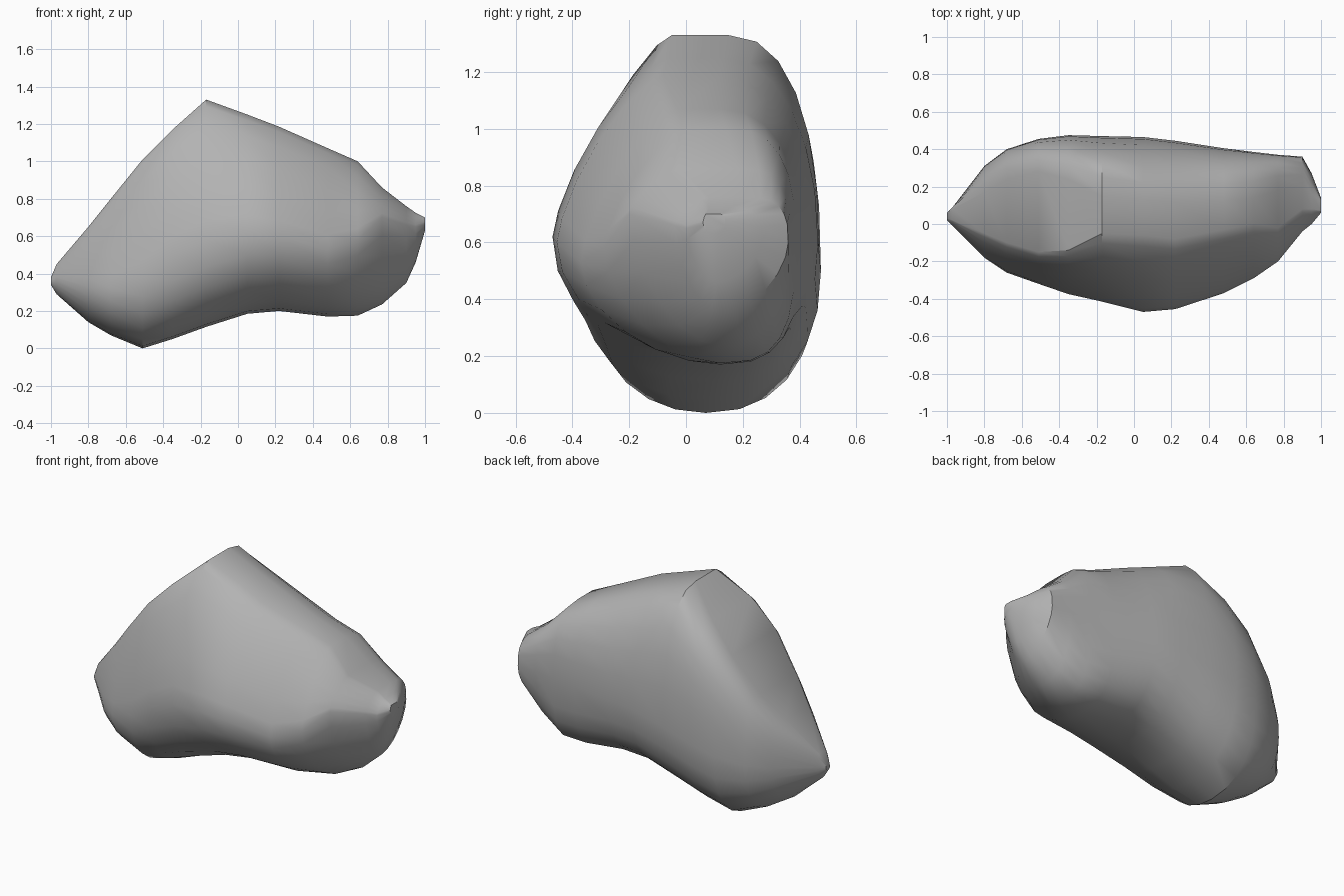
import bpy
import bmesh
import math

cube = bpy.data.objects.get("Cube")
if cube:
    bpy.data.objects.remove(cube, do_unlink=True)

# Crest and underside along x: x, crest front y, crest back y, crest z, underside y, underside z
SPINE = [
    (-1, .03, .05, .38, .04, .34),
    (-.97, .02, .08, .45, .05, .29),
    (-.8, -.05, .17, .65, .08, .14),
    (-.68, -.1, .24, .8, .08, .07),
    (-.51, -.15, .28, 1.01, .07, 0),
    (-.35, -.14, .24, 1.17, .08, .05),
    (-.17, -.05, .15, 1.33, .1, .115),
    (.05, -.06, .13, 1.25, .1, .185),
    (.22, -.08, .12, 1.185, .12, .2),
    (.48, -.03, .12, 1.07, .12, .17),
    (.64, 0, .14, 1, .12, .175),
    (.77, -.02, .18, .86, .12, .235),
    (.9, .08, .2, .76, .12, .35),
    (.95, .08, .16, .725, .11, .46),
    (1, .07, .12, .7, .1, .63),
]

# Bulges at the same stations: front y, front z, back y, back z,
# then fullness of the front underside, back underside and back crest
SIDES = [
    (.02, .36, .06, .36, 2, 2, 2),
    (-.01, .37, .09, .37, 2, 2, 2),
    (-.18, .33, .31, .4, 2, 2, 2.6),
    (-.26, .32, .4, .42, 2, 2.2, 2.7),
    (-.32, .38, .455, .45, 2.1, 2.3, 2.6),
    (-.375, .5, .475, .5, 2.3, 2.3, 2.5),
    (-.415, .58, .47, .55, 2.3, 2.3, 2.3),
    (-.47, .62, .465, .6, 2.1, 2.3, 2.1),
    (-.455, .6, .445, .6, 2, 2.4, 2.1),
    (-.37, .53, .405, .6, 1.8, 2.8, 2.3),
    (-.29, .58, .385, .6, 1.7, 3, 2.7),
    (-.2, .7, .37, .6, 1.7, 2.3, 3),
    (-.04, .66, .36, .6, 1.7, 1.7, 3),
    (0, .65, .27, .62, 1.7, 1.7, 2.5),
    (.06, .67, .14, .67, 2, 2, 2),
]
STEPS = 6


def quarter(start, end, power, upright):
    """Rounded corner from start to end; upright means start is a top or bottom point."""
    points = []
    for i in range(STEPS):
        angle = math.pi / 2 * i / STEPS
        a = math.sin(angle) ** (2 / power)
        b = 1 - math.cos(angle) ** (2 / power)
        along_y, along_z = (a, b) if upright else (b, a)
        points.append((start[0] + (end[0] - start[0]) * along_y,
                       start[1] + (end[1] - start[1]) * along_z))
    return points


def outline(spine, sides):
    """Closed loop round one section, with its own fullness in each quadrant."""
    x, crest_front, crest_back, crest_z, under_y, under_z = spine
    front_y, front_z, back_y, back_z, front_low, back_low, back_high = sides
    front, back = (front_y, front_z), (back_y, back_z)
    under, crest = (under_y, under_z), (crest_back, crest_z)
    loop = quarter((crest_front, crest_z), front, 1.4, True)
    loop += quarter(front, under, front_low, False)
    loop += quarter(under, back, back_low, True)
    loop += quarter(back, crest, back_high, False)
    loop.append(crest)
    return [(x, y, z) for y, z in loop]


# Boulder body: skin the sections and close both ends
bm = bmesh.new()
rings = [[bm.verts.new(p) for p in outline(a, b)] for a, b in zip(SPINE, SIDES)]
for ring, following in zip(rings, rings[1:]):
    count = len(ring)
    for i in range(count):
        j = (i + 1) % count
        bm.faces.new((ring[i], ring[j], following[j], following[i]))
bm.faces.new(rings[0])
bm.faces.new(rings[-1])
bmesh.ops.recalc_face_normals(bm, faces=bm.faces)
mesh = bpy.data.meshes.new("boulder")
bm.to_mesh(mesh)
bm.free()
boulder = bpy.data.objects.new("boulder", mesh)
bpy.context.collection.objects.link(boulder)

# Plain stone colour
stone = bpy.data.materials.new("stone grey")
stone.use_nodes = True
colour = (.45, .45, .45, 1)
stone.diffuse_color = colour
stone.node_tree.nodes["Principled BSDF"].inputs["Base Color"].default_value = colour
mesh.materials.append(stone)

# Smooth surface with the strong ridges kept crisp
bpy.ops.object.select_all(action='DESELECT')
boulder.select_set(True)
bpy.context.view_layer.objects.active = boulder
bpy.ops.object.shade_smooth_by_angle(angle=math.radians(35))
